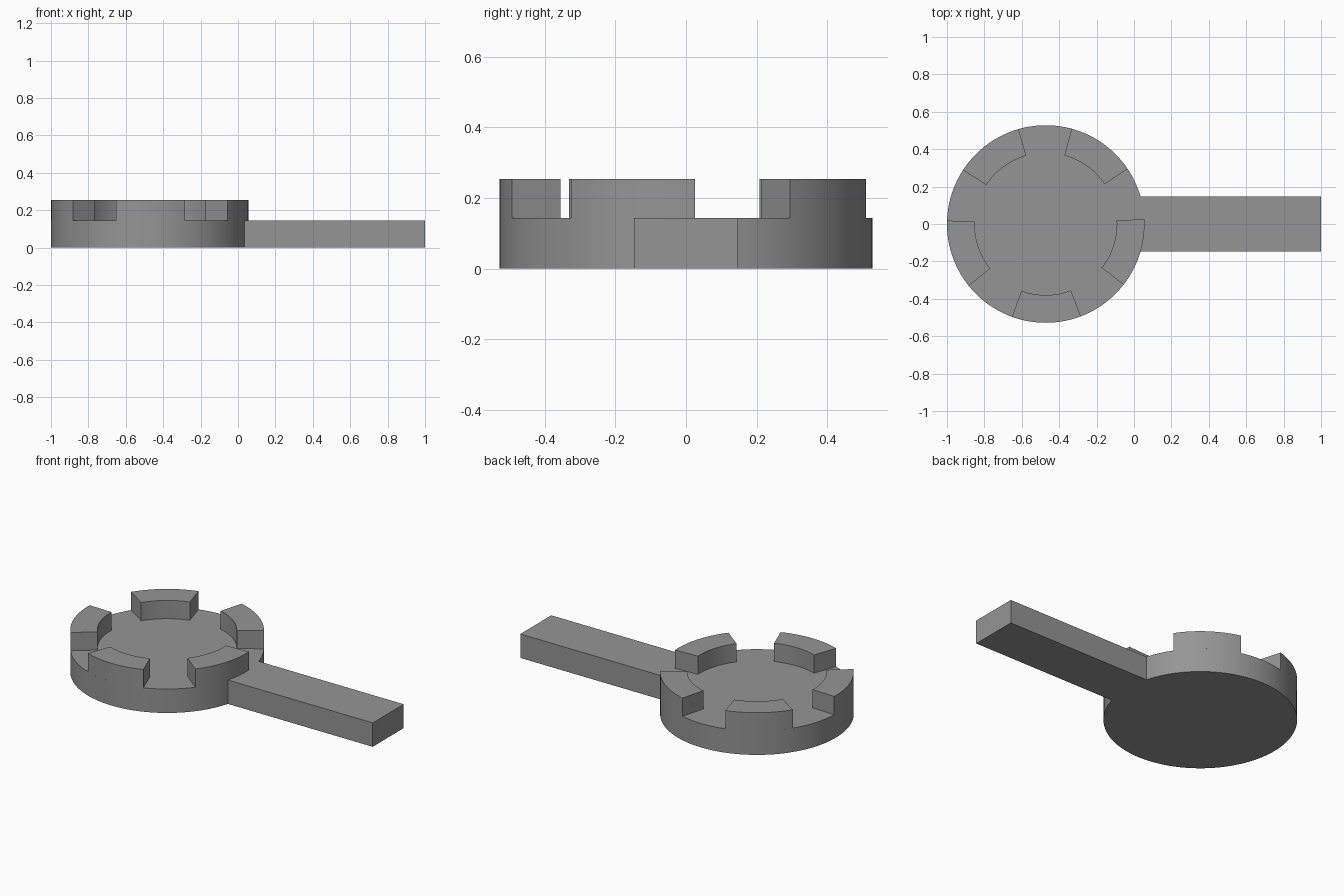
import bpy, bmesh, math

if "Cube" in bpy.data.objects:
    bpy.data.objects.remove(bpy.data.objects["Cube"])

CX, R, R_IN = -0.472, 0.528, 0.38     # disc centre, outer and inner lug radius
BASE_H, TOP_H = 0.144, 0.254
BAR_HALF = 0.147

grey = bpy.data.materials.new("grey")
grey.diffuse_color = (0.3, 0.3, 0.3, 1)
grey.use_nodes = True
grey.node_tree.nodes["Principled BSDF"].inputs["Base Color"].default_value = grey.diffuse_color


def arc(radius, a0, a1, steps):
    """Points along an arc around the disc centre, angles in degrees."""
    pts = []
    for i in range(steps + 1):
        a = math.radians(a0 + (a1 - a0) * i / steps)
        pts.append((CX + radius * math.cos(a), radius * math.sin(a)))
    return pts


def prism(name, outline, z0, z1):
    """Extrude a flat outline between two heights."""
    bm = bmesh.new()
    face = bm.faces.new([bm.verts.new((x, y, z0)) for x, y in outline])
    ext = bmesh.ops.extrude_face_region(bm, geom=[face])
    verts = [g for g in ext["geom"] if isinstance(g, bmesh.types.BMVert)]
    bmesh.ops.translate(bm, verts=verts, vec=(0, 0, z1 - z0))
    bmesh.ops.recalc_face_normals(bm, faces=bm.faces)
    mesh = bpy.data.meshes.new(name)
    bm.to_mesh(mesh)
    bm.free()
    mesh.materials.append(grey)
    obj = bpy.data.objects.new(name, mesh)
    bpy.context.collection.objects.link(obj)
    bpy.ops.object.select_all(action="DESELECT")
    obj.select_set(True)
    bpy.context.view_layer.objects.active = obj
    bpy.ops.object.shade_smooth_by_angle(angle=math.radians(30))
    return obj


# Round base and straight handle as one slab
join = math.degrees(math.asin(BAR_HALF / R))
slab = arc(R, join, 360 - join, 110) + [(1, -BAR_HALF), (1, BAR_HALF)]
prism("base_with_handle", slab, 0, BASE_H)

# Five raised lugs around the rim
for k in range(5):
    mid = 54.4 + 72 * k
    a0, a1 = mid - 20.4, mid + 20.4
    ring = arc(R, a0, a1, 14) + arc(R_IN, a1, a0, 14)
    prism(f"rim_lug_{k + 1}", ring, BASE_H, TOP_H)
